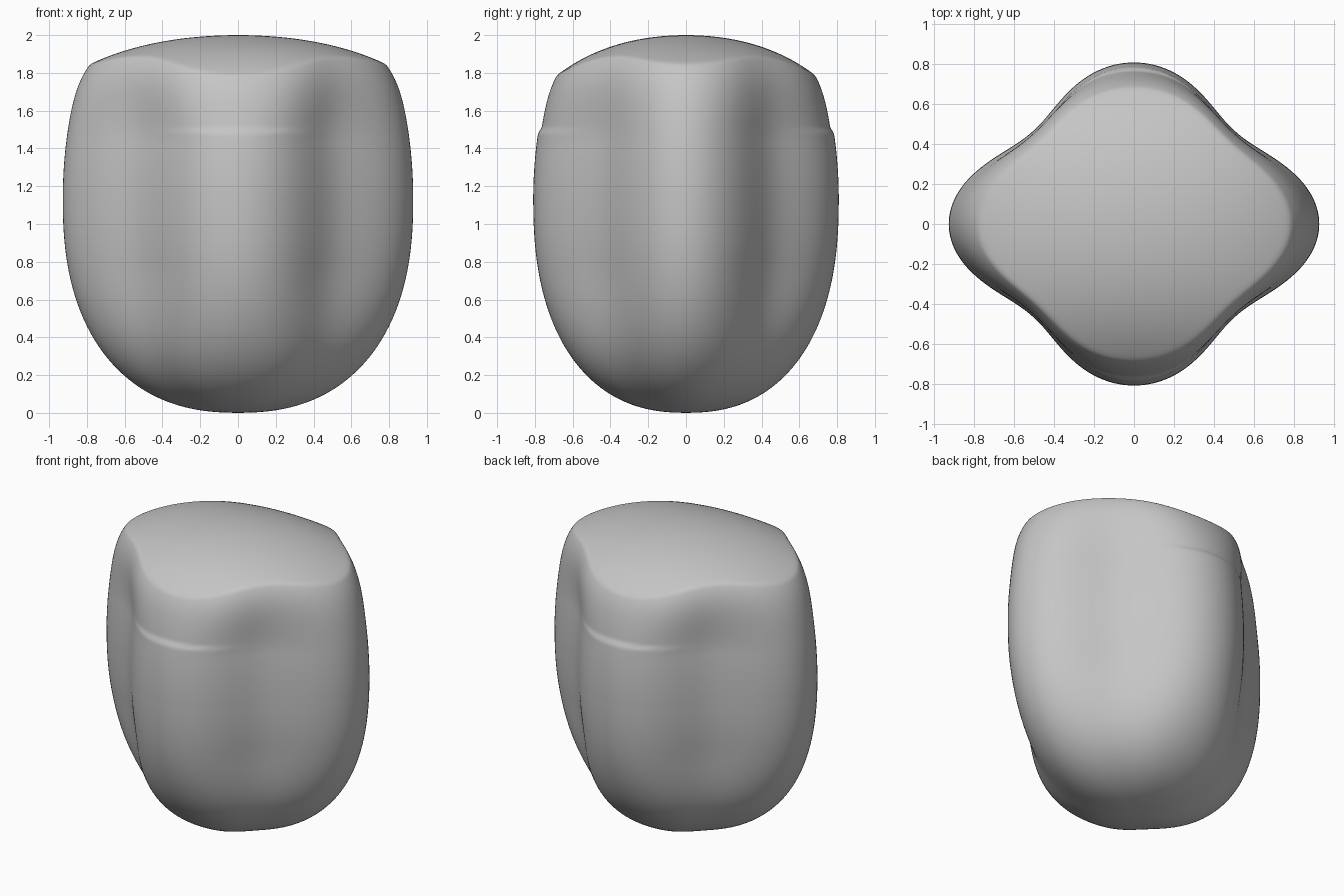
import bpy, bmesh
from math import sin, cos, pi, radians

if "Cube" in bpy.data.objects:
    bpy.data.objects.remove(bpy.data.objects["Cube"])

SEGMENTS = 96
WAIST = 1.13  # height of the widest ring


def smooth(a, b, v):
    t = min(max((v - a) / (b - a), 0), 1)
    return t * t * (3 - 2 * t)


def outline(angle, lobe):
    """Four-lobed outline radius; lobe sets how deep the hollows are."""
    return (0.87 - lobe + 0.045 * cos(2 * angle)
            + lobe * cos(4 * angle) + 0.015 * cos(6 * angle))


def dome(x, y):
    """Height of the domed top."""
    return 2 - 0.2 * x**2 - 0.35 * y**2 - 0.08 * x**4 - 0.22 * y**4


def point(angle, radius, z=None):
    x, y = radius * cos(angle), radius * sin(angle)
    return x, y, dome(x, y) if z is None else z


def lower(angle, u):
    """Bowl from the base (u = 0) to the waist (u = 1)."""
    z = WAIST * (1 - cos(u * pi / 2))
    scale = (1 - (1 - z / WAIST)**2.35)**(1 / 2.35)
    lobe = 0.04 + 0.0525 * smooth(0, 0.8, z)
    return point(angle, scale * outline(angle, lobe), z)


def rim_radius(angle):
    return 0.842 * outline(angle, 0.062)


def upper(angle, t):
    """Wall from the waist to the rim, with a faint ledge front and back."""
    rim_z = point(angle, rim_radius(angle))[2]
    z = WAIST + t * (rim_z - WAIST)
    scale = 1 - 0.11 * t**2 - 0.048 * t**8
    ledge = 0.02 * smooth(1.485, 1.505, z) * sin(angle)**12 * (1 - t**6)
    lobe = 0.0925 - 0.0305 * smooth(0.4, 1, t)
    return point(angle, (scale - ledge) * outline(angle, lobe), z)


def cap(angle, s):
    return point(angle, s * rim_radius(angle))


# Stack the rings: bowl, wall, domed cap
rings = [(lower, i / 28) for i in range(1, 29)]
rings += [(upper, i / 40) for i in range(1, 41)]
rings += [(cap, 1 - i / 20) for i in range(1, 20)]

bm = bmesh.new()
angles = [2 * pi * i / SEGMENTS for i in range(SEGMENTS)]
loops = [[bm.verts.new(shape(a, v)) for a in angles] for shape, v in rings]
base, peak = bm.verts.new((0, 0, 0)), bm.verts.new((0, 0, 2))
for i in range(SEGMENTS):
    j = (i + 1) % SEGMENTS
    for low, high in zip(loops, loops[1:]):
        bm.faces.new((low[i], low[j], high[j], high[i]))
    bm.faces.new((base, loops[0][j], loops[0][i]))
    bm.faces.new((peak, loops[-1][i], loops[-1][j]))

mesh = bpy.data.meshes.new("rounded_body")
bm.to_mesh(mesh)
bm.free()
body = bpy.data.objects.new("rounded_body", mesh)
bpy.context.collection.objects.link(body)

# Plain grey finish
grey = bpy.data.materials.new("plain_grey")
grey.use_nodes = True
colour = (0.56, 0.56, 0.56, 1)
grey.diffuse_color = colour
grey.node_tree.nodes["Principled BSDF"].inputs["Base Color"].default_value = colour
mesh.materials.append(grey)

# Soften the rim and shade smoothly
soften = body.modifiers.new("soften", "SUBSURF")
soften.levels = soften.render_levels = 1
bpy.context.view_layer.objects.active = body
body.select_set(True)
bpy.ops.object.shade_smooth_by_angle(angle=radians(60))
